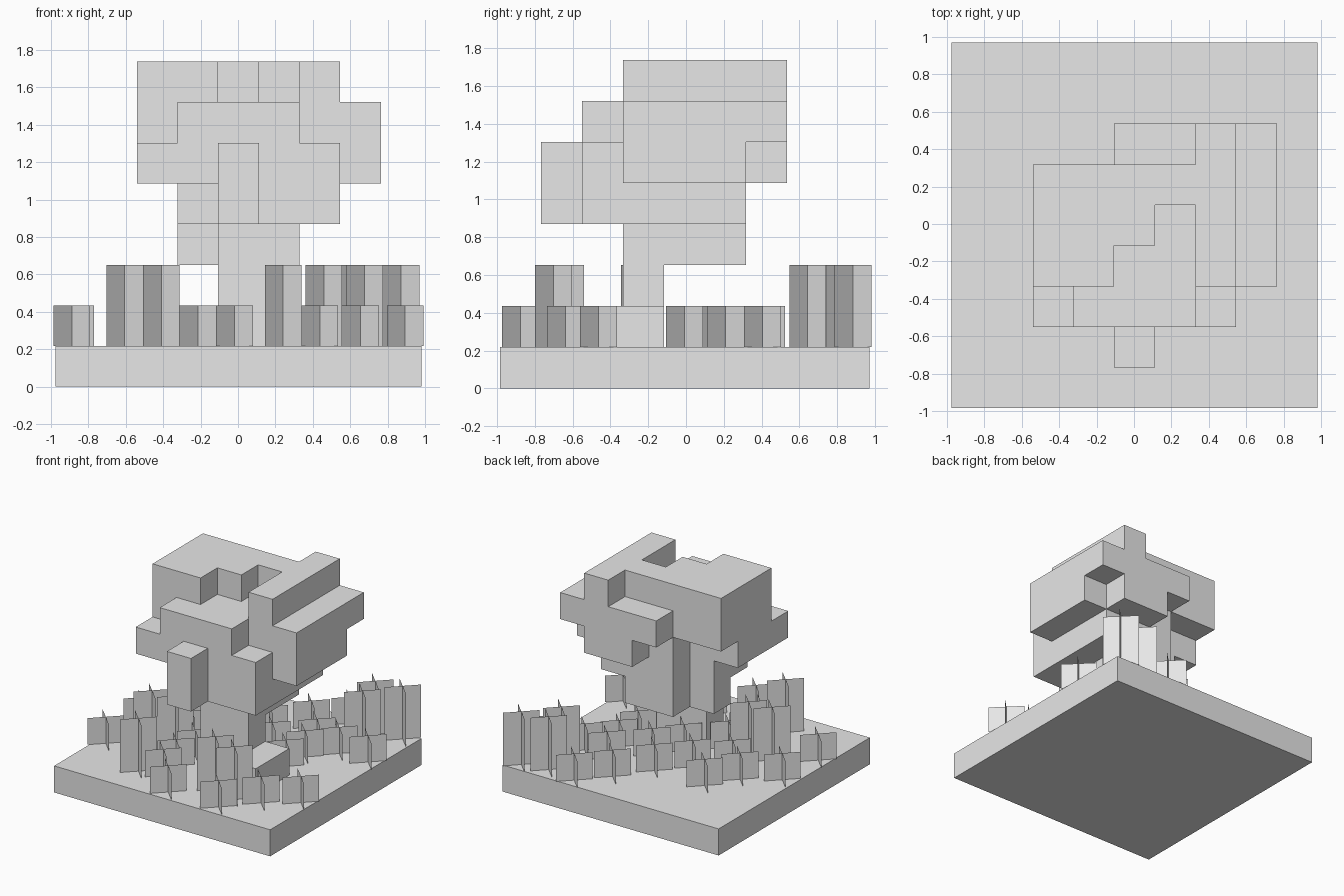
import bpy
import bmesh
from math import radians
from mathutils import Vector

default_cube = bpy.data.objects.get("Cube")
if default_cube:
    bpy.data.objects.remove(default_cube, do_unlink=True)

CELL = 0.2173                              # size of one building block
ORIGIN = Vector((-0.975, -0.985, 0))       # front corner of the ground slab

grey = bpy.data.materials.new("plain grey")
grey.use_nodes = True
grey.diffuse_color = (0.8, 0.8, 0.8, 1)
grey.node_tree.nodes["Principled BSDF"].inputs["Base Color"].default_value = grey.diffuse_color


def finish(bm, name):
    """Turn the mesh, measured in blocks, into an object at final scale."""
    for vert in bm.verts:
        vert.co = ORIGIN + vert.co * CELL
    mesh = bpy.data.meshes.new(name)
    bm.to_mesh(mesh)
    bm.free()
    mesh.materials.append(grey)
    obj = bpy.data.objects.new(name, mesh)
    bpy.context.scene.collection.objects.link(obj)
    return obj


def fill(boxes):
    """Collect the blocks of boxes given as inclusive x, y and z ranges."""
    return {(x, y, z)
            for left, right, front, back, low, high in boxes
            for x in range(left, right + 1)
            for y in range(front, back + 1)
            for z in range(low, high + 1)}


def build_blocks(name, cells):
    """Skin a set of blocks with outer faces only, merged into flat regions."""
    bm = bmesh.new()
    for cell in cells:
        for axis in range(3):
            for sign in (-1, 1):
                normal = Vector((0, 0, 0))
                normal[axis] = sign
                neighbour = tuple(int(c + n) for c, n in zip(cell, normal))
                if neighbour in cells:
                    continue
                side = Vector((0, 0, 0))
                side[(axis + 1) % 3] = 0.5
                up = normal.cross(side)
                centre = Vector(cell) + Vector((0.5, 0.5, 0.5)) + normal / 2
                corners = (-side - up, side - up, side + up, up - side)
                bm.faces.new([bm.verts.new(centre + c) for c in corners])
    bmesh.ops.remove_doubles(bm, verts=bm.verts, dist=0.001)
    bmesh.ops.dissolve_limit(bm, angle_limit=radians(1), verts=bm.verts, edges=bm.edges)
    return finish(bm, name)


def build_tufts(name, spots, height):
    """Plant a pair of crossed upright diagonal sheets at every spot."""
    bm = bmesh.new()
    reach = 0.45
    for x, y in spots:
        for slope in (-1, 1):
            foot = Vector((x, y, 1))
            arm = Vector((reach, reach * slope, 0))
            rise = Vector((0, 0, height))
            corners = (foot - arm, foot + arm, foot + arm + rise, foot - arm + rise)
            bm.faces.new([bm.verts.new(c) for c in corners])
    return finish(bm, name)


# Ground slab
build_blocks("ground", fill([(0, 8, 0, 8, 0, 0)]))

# Trunk with a side root and spreading upper wood
build_blocks("trunk", fill([
    (4, 5, 3, 3, 1, 3),
    (6, 6, 2, 3, 1, 1),
    (4, 5, 4, 5, 3, 3),
    (3, 3, 4, 4, 3, 3),
]))

# Leafy crown, from the lower boughs to the stepped top
build_blocks("leaves", fill([
    (4, 4, 1, 1, 4, 5),
    (4, 6, 2, 5, 4, 5),
    (3, 3, 3, 4, 4, 4),
    (2, 3, 2, 4, 5, 5),
    (7, 7, 3, 5, 5, 6),
    (5, 6, 6, 6, 5, 5),
    (3, 5, 2, 2, 6, 6),
    (2, 6, 3, 5, 6, 6),
    (4, 7, 6, 6, 6, 6),
    (2, 3, 3, 5, 7, 7),
    (4, 4, 4, 5, 7, 7),
    (5, 5, 5, 5, 7, 7),
    (6, 6, 3, 6, 7, 7),
]))

# Tall grass
build_tufts("tall_grass", [
    (2.6, 1.3), (1.7, 3.4), (2.6, 3.5), (5.6, 1.6), (6.6, 1.3),
    (7.6, 7.5), (7.5, 8.4), (8.5, 8.6),
], 2)

# Short grass
build_tufts("short_grass", [
    (4.4, 0.5), (6.5, 0.5), (7.5, 1.6), (8.6, 2.4), (8.6, 6.4),
    (0.4, 2.5), (0.5, 4.5), (1.7, 5.3), (2.4, 6.4), (3.4, 2.4),
    (3.5, 3.4), (3.6, 5.4), (4.5, 6.4), (5.3, 5.4), (5.4, 7.6),
    (6.3, 8.6), (6.4, 6.5), (6.5, 4.5), (7.4, 6.4), (6.6, 5.5),
    (4.6, 4.5), (2.5, 4.6), (3.5, 1.5),
], 1)
